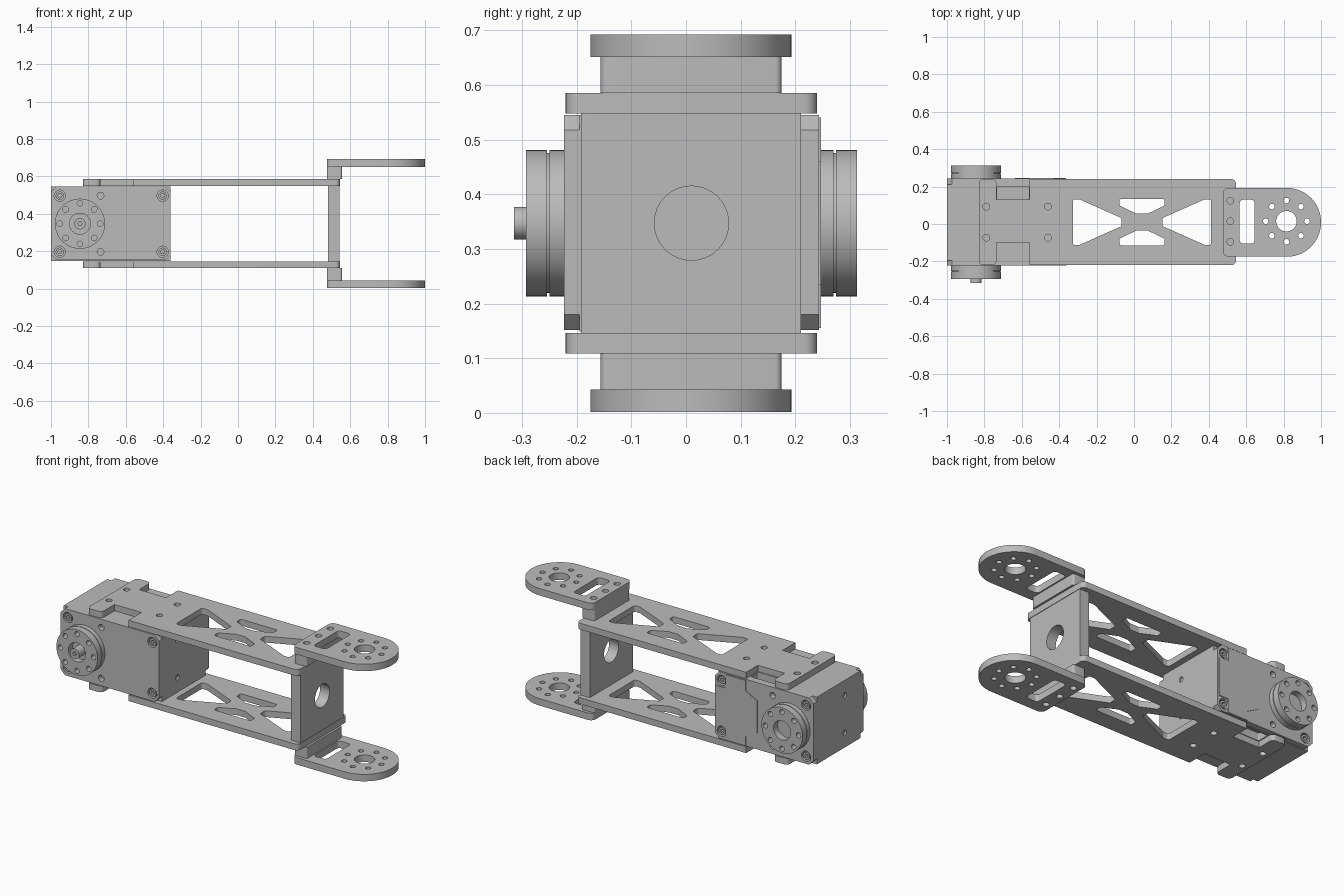
import bpy, bmesh, math
from mathutils import Vector, Matrix

cube = bpy.data.objects.get("Cube")
if cube:
    bpy.data.objects.remove(cube, do_unlink=True)

grey = bpy.data.materials.new("light_grey")
grey.use_nodes = True
GREY = (0.5, 0.5, 0.5, 1)
grey.diffuse_color = GREY
grey.node_tree.nodes["Principled BSDF"].inputs["Base Color"].default_value = GREY

CY, CZ = 0.01, 0.347          # centre lines of the arm
HORN_X = -0.845
# (u, v, thickness) directions for slabs lying across each axis
AXES = {
    "z": Matrix.Identity(4),
    "y": Matrix(((1, 0, 0, 0), (0, 0, 1, 0), (0, 1, 0, 0), (0, 0, 0, 1))),
    "x": Matrix(((0, 0, 1, 0), (1, 0, 0, 0), (0, 1, 0, 0), (0, 0, 0, 1))),
}


def circle(u, v, r, n=32):
    return [(u + r * math.cos(math.tau * i / n), v + r * math.sin(math.tau * i / n)) for i in range(n)]


def ring(u, v, radius, r):
    """Eight small holes on a bolt circle."""
    return [circle(x, y, r, 16) for x, y in circle(u, v, radius, 8)]


def rounded(points, r, steps=6):
    """Polygon with filleted corners; a third value overrides the radius."""
    out = []
    for i, point in enumerate(points):
        p = Vector(point[:2])
        rad = point[2] if len(point) > 2 else r
        if rad == 0:
            out.append(tuple(p))
            continue
        d1 = (Vector(points[i - 1][:2]) - p).normalized()
        d2 = (Vector(points[(i + 1) % len(points)][:2]) - p).normalized()
        half = d1.angle(d2) / 2
        c = p + (d1 + d2).normalized() * rad / math.sin(half)
        s, e = p + d1 * rad / math.tan(half) - c, p + d2 * rad / math.tan(half) - c
        a0 = math.atan2(s.y, s.x)
        da = (math.atan2(e.y, e.x) - a0 + math.pi) % math.tau - math.pi
        n = steps * 3 if rad > 0.1 else steps
        out += [(c.x + rad * math.cos(a0 + da * k / n), c.y + rad * math.sin(a0 + da * k / n))
                for k in range(n + 1)]
    return out


def rect(u0, u1, v0, v1):
    return [(u0, v0), (u1, v0), (u1, v1), (u0, v1)]


def chamfered(u0, u1, v0, v1, c):
    return [(u0 + c, v0), (u1 - c, v0), (u1, v0 + c), (u1, v1 - c),
            (u1 - c, v1), (u0 + c, v1), (u0, v1 - c), (u0, v0 + c)]


def slab(name, axis, lo, hi, outline, holes=()):
    """Extrude a flat outline with holes between two heights on an axis."""
    curve = bpy.data.curves.new(name, "CURVE")
    curve.dimensions, curve.fill_mode = "2D", "BOTH"
    curve.extrude = abs(hi - lo) / 2
    for loop in [outline, *holes]:
        spline = curve.splines.new("POLY")
        spline.points.add(len(loop) - 1)
        for pt, (u, v) in zip(spline.points, loop):
            pt.co = (u, v, 0, 1)
        spline.use_cyclic_u = True
    temp = bpy.data.objects.new(name + "_profile", curve)
    bpy.context.collection.objects.link(temp)
    mesh = bpy.data.meshes.new_from_object(temp.evaluated_get(bpy.context.evaluated_depsgraph_get()))
    bpy.data.objects.remove(temp, do_unlink=True)
    bpy.data.curves.remove(curve)
    mesh.transform(AXES[axis] @ Matrix.Translation((0, 0, (lo + hi) / 2)))
    bm = bmesh.new()
    bm.from_mesh(mesh)
    bmesh.ops.remove_doubles(bm, verts=bm.verts, dist=0.0002)
    bmesh.ops.recalc_face_normals(bm, faces=bm.faces)
    bm.to_mesh(mesh)
    bm.free()
    mesh.name = name
    mesh.materials.clear()
    mesh.materials.append(grey)
    obj = bpy.data.objects.new(name, mesh)
    bpy.context.collection.objects.link(obj)
    for other in bpy.context.selected_objects:
        other.select_set(False)
    obj.select_set(True)
    bpy.context.view_layer.objects.active = obj
    bpy.ops.object.shade_smooth_by_angle(angle=math.radians(30))
    return obj


def flip_z(z0, z1, upper):
    """Heights above the centre line, or mirrored below it."""
    return (z0, z1) if upper else (2 * CZ - z1, 2 * CZ - z0)


# Truss windows of the long plates
MID = 0.043
side = [(0.37, 0.122), (0.335, 0.122), (0.11, 0.022), (0.11, -0.022), (0.335, -0.122), (0.37, -0.122)]
cap = [(-0.12, 0.125), (0.12, 0.125), (0.12, 0.088), (0.03, 0.045), (-0.03, 0.045), (-0.12, 0.088)]
windows = [rounded([(MID + s * u, CY + v) for u, v in side], 0.012) for s in (-1, 1)]
windows += [rounded([(MID + u, CY + s * v) for u, v in cap], 0.012) for s in (-1, 1)]
plate_bolts = [circle(x, CY + s * 0.083, 0.018, 16) for x in (-0.79, -0.46) for s in (-1, 1)]
plate_outline = rounded([
    (-0.83, -0.22), (-0.735, -0.22), (-0.735, -0.1, 0), (-0.56, -0.1, 0), (-0.56, -0.22, 0),
    (0.545, -0.22), (0.545, 0.24), (-0.56, 0.24, 0), (-0.56, 0.13, 0), (-0.735, 0.13, 0),
    (-0.735, 0.24), (-0.83, 0.24)], 0.025)

# Forked end tongue
tongue_outline = rounded([(0.475, -0.175), (1, -0.175, 0.183), (1, 0.193, 0.183), (0.475, 0.193)], 0.03)
tongue_bolts = [circle(0.515, CY + 0.005 + d, 0.018, 16) for d in (-0.11, 0, 0.11)]
tongue_holes = [rounded(rect(0.565, 0.645, -0.105, 0.13), 0.02), circle(0.815, 0.015, 0.055),
                *ring(0.815, 0.015, 0.11, 0.015), *tongue_bolts]

for upper, word in ((True, "upper"), (False, "lower")):
    slab(word + "_plate", "z", *flip_z(0.548, 0.585, upper), plate_outline, windows + plate_bolts)
    slab(word + "_tongue", "z", *flip_z(0.651, 0.692, upper), tongue_outline, tongue_holes)
    slab(word + "_spacer", "z", *flip_z(0.585, 0.651, upper),
         rounded(rect(0.475, 0.557, -0.156, 0.175), 0.012))
    slab(word + "_body_layer", "z", *flip_z(0.5, 0.545, upper), rect(-1, -0.36, -0.195, 0.21),
         [rounded(rect(-0.733, -0.562, 0.13, 0.2), 0.005)])

# Cross plate tying the two long plates
slab("cross_plate", "x", 0.48, 0.542, rect(-0.192, 0.21, 0.146, 0.548), [circle(CY, CZ, 0.068)])

# Motor body, with drilled end panels
slab("motor_body", "z", 0.194, 0.5, rect(-0.99, -0.37, -0.195, 0.21))
end_holes = [circle(-0.05, CZ + s * 0.11, 0.015, 16) for s in (-1, 1)]
for word, x0, x1 in (("left_end_panel", -0.37, -0.36), ("right_end_panel", -1, -0.99)):
    slab(word, "x", x0, x1, rect(-0.195, 0.21, 0.194, 0.5), end_holes)

# Motor covers, corner screws and round horns on both faces
corners = [(x, CZ + s * 0.15) for x in (-0.953, -0.403) for s in (-1, 1)]
cover_holes = [circle(x, z, 0.03, 20) for x, z in corners]
cover_holes += [circle(-0.735, CZ + s * 0.15, 0.018, 16) for s in (-1, 1)]
for word, sign, inner in (("front", -1, 0.205), ("back", 1, 0.2)):
    def ys(a, b):
        return CY + sign * a, CY + sign * b
    slab(word + "_cover", "y", *ys(inner, 0.233), chamfered(-1, -0.36, 0.152, 0.545, 0.028), cover_holes)
    for x, z in corners:
        slab(word + "_screw", "y", *ys(inner, 0.23), circle(x, z, 0.022, 20), [circle(x, z, 0.012, 6)])
    slab(word + "_horn_base", "y", *ys(0.233, 0.26), circle(HORN_X, CZ, 0.134, 48))
    slab(word + "_horn_neck", "y", *ys(0.26, 0.264), circle(HORN_X, CZ, 0.128, 48))
    slab(word + "_horn", "y", *ys(0.264, 0.303), circle(HORN_X, CZ, 0.134, 48),
         [circle(HORN_X, CZ, 0.056), *ring(HORN_X, CZ, 0.108, 0.015)])

# Axle screw in the front horn
slab("axle_screw", "y", -0.315, -0.25, circle(HORN_X, CZ, 0.03), [circle(HORN_X, CZ, 0.012, 6)])

# Raised panel on the back cover with a stepped edge
slab("back_panel", "y", 0.243, 0.247,
     [(-0.39, 0.235), (-0.37, 0.235), (-0.37, 0.46), (-0.39, 0.46), (-0.43, 0.46), (-0.43, 0.54),
      (-0.56, 0.54), (-0.56, 0.48), (-0.635, 0.44), (-0.635, 0.25), (-0.56, 0.21), (-0.56, 0.155),
      (-0.43, 0.155), (-0.43, 0.235)])
